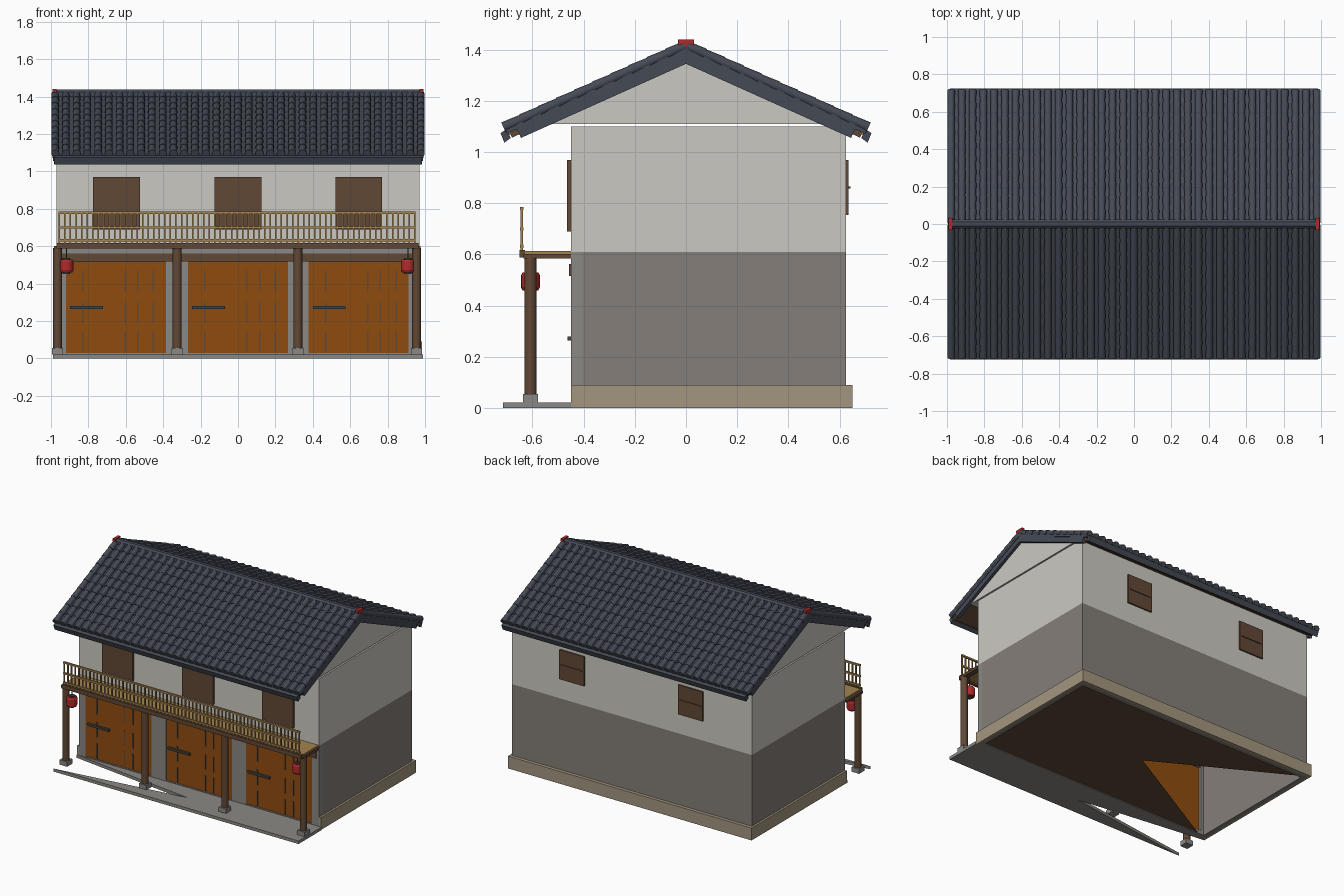
import bpy, bmesh, math
from mathutils import Matrix, Vector

cube = bpy.data.objects.get("Cube")
if cube:
    bpy.data.objects.remove(cube, do_unlink=True)


def material(name, hexcode):
    srgb = [int(hexcode[i:i + 2], 16) / 255 for i in (0, 2, 4)]
    rgba = [c / 12.92 if c < 0.04 else ((c + 0.055) / 1.055) ** 2.4 for c in srgb] + [1]
    m = bpy.data.materials.new(name)
    m.use_nodes = True
    m.diffuse_color = rgba
    m.node_tree.nodes["Principled BSDF"].inputs["Base Color"].default_value = rgba
    return m


CREAM = material("cream plaster", "cbc9c1")
GRAY = material("gray plaster", "857f79")
STONE = material("light gray stone", "8b8883")
TAN = material("tan base stone", "a3967f")
ROOF = material("slate blue tile", "454a55")
IRON = material("dark iron", "45423f")
BROWN = material("brown timber", "614835")
WOOD = material("light timber", "a5834f")
ORANGE = material("orange door timber", "8f4c0f")
RED = material("red lacquer", "b22a2c")


def finish(name, bm, mat, smooth=False):
    bmesh.ops.recalc_face_normals(bm, faces=bm.faces)
    me = bpy.data.meshes.new(name)
    bm.to_mesh(me)
    bm.free()
    me.materials.append(mat)
    ob = bpy.data.objects.new(name, me)
    bpy.context.collection.objects.link(ob)
    if smooth:
        bpy.ops.object.select_all(action="DESELECT")
        ob.select_set(True)
        bpy.context.view_layer.objects.active = ob
        bpy.ops.object.shade_smooth_by_angle(angle=math.radians(50))
    return ob


def boxes(name, mat, *spans):
    """Each span is x0, x1, y0, y1, z0, z1."""
    bm = bmesh.new()
    for x0, x1, y0, y1, z0, z1 in spans:
        mid = Vector((x0 + x1, y0 + y1, z0 + z1)) / 2
        size = Matrix.Diagonal((x1 - x0, y1 - y0, z1 - z0, 1))
        bmesh.ops.create_cube(bm, size=1, matrix=Matrix.Translation(mid) @ size)
    return finish(name, bm, mat)


def prism(name, mat, points, depth):
    """Extrude a flat outline of 3D points by a vector."""
    bm = bmesh.new()
    face = bm.faces.new([bm.verts.new(p) for p in points])
    ext = bmesh.ops.extrude_face_region(bm, geom=[face])
    bmesh.ops.translate(bm, vec=depth, verts=[v for v in ext["geom"] if isinstance(v, bmesh.types.BMVert)])
    return finish(name, bm, mat)


def yz_prism(name, mat, outline, x0, x1):
    return prism(name, mat, [(x0, y, z) for y, z in outline], (x1 - x0, 0, 0))


def cylinders(name, mat, places, rings, sides=12):
    """Stack cones between (z, radius) rings at each x, y."""
    bm = bmesh.new()
    for x, y in places:
        for (z0, r0), (z1, r1) in zip(rings, rings[1:]):
            bmesh.ops.create_cone(bm, cap_ends=True, segments=sides, radius1=r0, radius2=r1,
                                  depth=z1 - z0, matrix=Matrix.Translation((x, y, (z0 + z1) / 2)))
    return finish(name, bm, mat, True)


# Ground floor: hollow walls, corner piers and front door openings
W, FRONT, BACK = 0.97, -0.45, 0.625
boxes("lower_walls", GRAY, (-W, W, BACK - 0.03, BACK, 0, 0.61),
      *[(s * W - 0.015 - s * 0.015, s * W + 0.015 - s * 0.015, -0.405, BACK, 0, 0.61) for s in (-1, 1)])
boxes("front_piers", STONE, (-W, -0.919, FRONT, -0.405, 0, 0.61), (-0.385, -0.267, FRONT, -0.405, 0, 0.61),
      (0.267, 0.378, FRONT, -0.405, 0, 0.61), (0.912, W, FRONT, -0.405, 0, 0.61),
      (-W, W, FRONT, -0.405, 0.515, 0.61), (-W, W, FRONT, -0.405, 0, 0.03))
boxes("door_lintel", BROWN, (-0.95, 0.95, -0.458, FRONT, 0.515, 0.562))
boxes("base_course", TAN, (-0.985, 0.985, BACK, 0.65, 0, 0.09),
      (W, 0.985, FRONT, 0.65, 0, 0.09), (-0.985, -W, FRONT, 0.65, 0, 0.09))

# Floor, with an open wedge on one side
bm = bmesh.new()
bm.faces.new([bm.verts.new(p) for p in ((0, 0.09, 0.005), (-W, FRONT, 0.005), (W, FRONT, 0.005),
                                        (W, BACK, 0.005), (-W, BACK, 0.005))])
finish("floor", bm, BROWN)

# Front paving, with the same open wedge
prism("front_paving", STONE, [(0, -0.58, 0), (-0.99, -0.715, 0), (0.99, -0.715, 0),
                              (0.99, FRONT, 0), (-0.99, FRONT, 0)], (0, 0, 0.022))

# Doors with plank seams and bolts
door_x = (-0.652, 0, 0.645)
boxes("doors", ORANGE, *[(c - 0.267, c + 0.267, -0.446, -0.425, 0.03, 0.515) for c in door_x])
boxes("door_seams", BROWN, *[(c + o - 0.004, c + o + 0.004, -0.45, -0.445, z, z + 0.11)
                             for c in door_x for o in (-0.177, 0.048, 0.115, 0.2)
                             for z in (0.035, 0.19, 0.36)])
boxes("door_bolts", IRON, *[(c - 0.245, c - 0.07, -0.463, -0.445, 0.264, 0.28) for c in door_x])

# Upper storey and gable
boxes("upper_walls", CREAM, (-W, W, FRONT, BACK, 0.61, 1.1))
yz_prism("gable", CREAM, [(-0.53, 1.11), (0.53, 1.11), (0, 1.36)], -W, W)
boxes("front_shutters", BROWN, *[(c - 0.125, c + 0.125, -0.466, FRONT, 0.69, 0.97) for c in (-0.65, 0, 0.645)])
boxes("back_shutters", BROWN, *[(c - 0.1, c + 0.1, BACK, 0.636, 0.755, 0.97) for c in (-0.48, 0.48)],
      *[(c - 0.085, c + 0.085, 0.63, 0.642, 0.858, 0.866) for c in (-0.48, 0.48)])

# Porch columns, plinths and beams
column_x = (-0.965, -0.325, 0.32, 0.955)
cylinders("porch_columns", BROWN, [(x, -0.608) for x in column_x], [(0.05, 0.024), (0.59, 0.024)], 16)
boxes("column_plinths", STONE, *[(x - 0.03, x + 0.03, -0.638, -0.578, 0.02, 0.055) for x in column_x])
boxes("porch_beams", BROWN, (-0.97, 0.965, -0.65, -0.63, 0.588, 0.618),
      *[(x - 0.02, x + 0.02, -0.635, FRONT, 0.585, 0.602) for x in column_x])
boxes("balcony_deck", WOOD, (-0.97, 0.965, -0.635, FRONT, 0.6, 0.614))

# Balcony railing
boxes("railing_rails", WOOD, *[(-0.96, 0.95, -0.648, -0.636, z - 0.006, z + 0.006) for z in (0.632, 0.7, 0.779)])
count = 64
boxes("railing_balusters", WOOD, *[(x - 0.004, x + 0.004, -0.646, -0.638, 0.615, 0.78)
                                   for x in (-0.955 + 1.9 * i / count for i in range(count + 1))])

# Hanging lanterns
lantern_xy = [(-0.917, -0.608), (0.908, -0.608)]
cylinders("lanterns", RED, lantern_xy, [(0.46, 0.031), (0.472, 0.037), (0.518, 0.037), (0.53, 0.031)], 16)
cylinders("lantern_caps", IRON, lantern_xy, [(0.453, 0.02), (0.537, 0.02)])
cylinders("lantern_cords", IRON, lantern_xy, [(0.53, 0.003), (0.6, 0.003)], 6)

# Roof layers as chevrons that follow the pitch
PITCH = 0.449
A = math.atan(PITCH)


def chevron(name, mat, low, high, reach, x0, x1):
    t = (high - low) * math.cos(A)
    end = (reach, low - PITCH * reach)
    top = (reach + t * math.sin(A), end[1] + t * math.cos(A))
    right = [(0, high), top, end]
    left = [(0, low), (-end[0], end[1]), (-top[0], top[1])]
    return yz_prism(name, mat, right + left, x0, x1)


chevron("roof_boards", BROWN, 1.362, 1.386, 0.68, -0.975, 0.975)
chevron("tile_bed", ROOF, 1.386, 1.407, 0.7, -0.993, 0.993)
for side, label in ((-1, "left"), (1, "right")):
    ends = sorted((side * 0.962, side * 0.99))
    chevron("barge_board_" + label, ROOF, 1.345, 1.407, 0.645, *ends)

# Rows of overlapping rounded tiles
bm = bmesh.new()
rows, steps, length = 35, 10, 0.778
for side in (-1, 1):
    down = Vector((0, side * math.cos(A), -math.sin(A)))
    up = Vector((0, side * math.sin(A), math.cos(A)))
    turn = down.to_track_quat("Z", "Y").to_matrix().to_4x4()
    for i in range(rows):
        x = -0.978 + 1.956 * i / (rows - 1)
        for j in range(steps):
            at = Vector((x, 0, 1.407)) + up * 0.009 + down * (j + 0.5) * length / steps
            bmesh.ops.create_cone(bm, cap_ends=True, segments=10, radius1=0.0185, radius2=0.0215,
                                  depth=length / steps, matrix=Matrix.Translation(at) @ turn)
finish("roof_tiles", bm, ROOF, True)

# Ridge cap with red end pieces
yz_prism("ridge_cap", ROOF, [(-0.024, 1.4), (0.024, 1.4), (0.024, 1.425), (0.012, 1.437),
                             (-0.012, 1.437), (-0.024, 1.425)], -0.985, 0.985)
for side, label in ((-1, "left"), (1, "right")):
    ends = sorted((side * 0.97, side * 0.992))
    yz_prism("ridge_end_" + label, RED, [(-0.014, 1.395), (0.014, 1.395), (0.031, 1.425), (0.031, 1.441),
                                         (-0.031, 1.441), (-0.031, 1.425)], *ends)

# Eave boards and gutters on both long sides
for side, label in ((-1, "front"), (1, "back")):
    yz_prism("eave_board_" + label, WOOD, [(side * y, z) for y, z in
             ((0.64, 1.09), (0.7, 1.063), (0.704, 1.075), (0.646, 1.102))], -0.975, 0.975)
    yz_prism("gutter_" + label, ROOF, [(side * y, z) for y, z in
             ((0.685, 1.055), (0.71, 1.037), (0.725, 1.075), (0.7, 1.088))], -0.985, 0.985)
